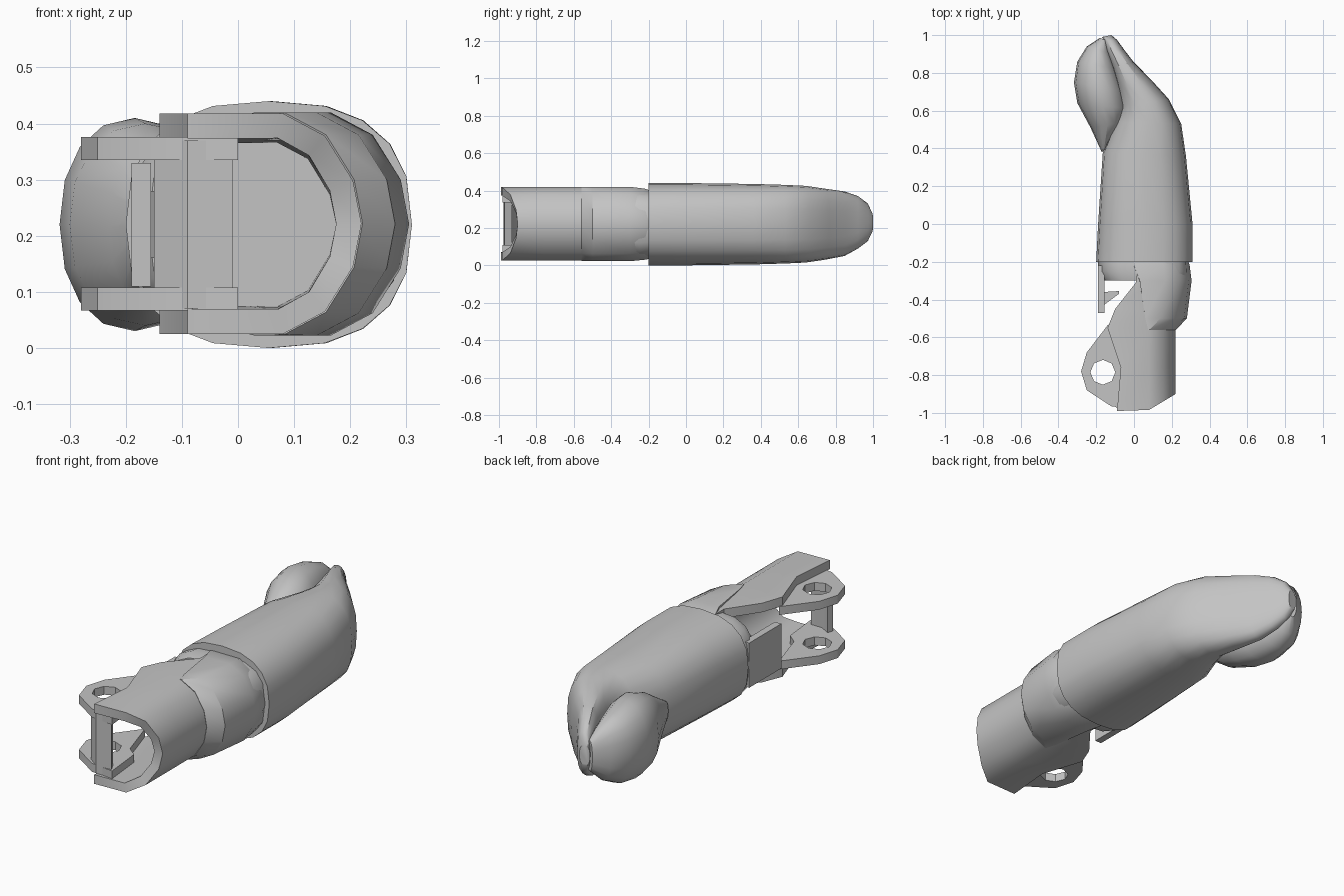
import bpy, bmesh, math

cube = bpy.data.objects.get("Cube")
if cube:
    bpy.data.objects.remove(cube, do_unlink=True)

grey = bpy.data.materials.new("plain grey")
grey.use_nodes = True
COLOR = (0.55, 0.55, 0.55, 1)
grey.diffuse_color = COLOR
grey.node_tree.nodes["Principled BSDF"].inputs["Base Color"].default_value = COLOR


def finish(name, bm, thickness=0, fix_normals=True):
    """Turn a bmesh into a shaded object, optionally thickened inward."""
    if fix_normals:
        bmesh.ops.recalc_face_normals(bm, faces=bm.faces[:])
    mesh = bpy.data.meshes.new(name)
    bm.to_mesh(mesh)
    bm.free()
    mesh.materials.append(grey)
    ob = bpy.data.objects.new(name, mesh)
    bpy.context.collection.objects.link(ob)
    bpy.ops.object.select_all(action='DESELECT')
    ob.select_set(True)
    bpy.context.view_layer.objects.active = ob
    if thickness:
        mod = ob.modifiers.new("wall", 'SOLIDIFY')
        mod.thickness = thickness
        mod.offset = -1
        bpy.ops.object.modifier_apply(modifier=mod.name)
    bpy.ops.object.shade_smooth_by_angle(angle=math.radians(32))
    return ob


def loft(name, stations, power, sides=16):
    """Closed rounded body; each station is left x,y, right x,y, low z, high z."""
    bm = bmesh.new()
    rings = []
    for lx, ly, rx, ry, z0, z1 in stations:
        ring = []
        for k in range(sides):
            a = math.tau * k / sides
            c, s = math.cos(a), math.sin(a)
            u = math.copysign(abs(c) ** (2 / power), c) / 2 + 0.5
            v = math.copysign(abs(s) ** (2 / power), s) / 2 + 0.5
            ring.append(bm.verts.new((lx + (rx - lx) * u, ly + (ry - ly) * u, z0 + (z1 - z0) * v)))
        rings.append(ring)
    for a, b in zip(rings, rings[1:]):
        for k in range(sides):
            n = (k + 1) % sides
            bm.faces.new((a[k], a[n], b[n], b[k]))
    bm.faces.new(rings[0])
    bm.faces.new(rings[-1])
    return finish(name, bm)


def channel(name, stations, thickness, slant=0):
    """C-shaped wall open toward -x; each station is y, left x, right x, low z, high z."""
    bm = bmesh.new()
    rows = []
    for i, (y, xl, xr, z0, z1) in enumerate(stations):
        half = [(xl, 0), (xr - 0.14, 0), (xr - 0.065, 0.04), (xr - 0.015, 0.12)]
        pts = [(x, z1 - d) for x, d in half] + [(xr, (z0 + z1) / 2)]
        pts += [(x, z0 + d) for x, d in reversed(half)]
        cut = slant if i == 0 else 0
        rows.append([bm.verts.new((x, y + cut * max(0, x - 0.07), z)) for x, z in pts])
    for a, b in zip(rows, rows[1:]):
        for k in range(len(a) - 1):
            bm.faces.new((a[k], a[k + 1], b[k + 1], b[k]))
    return finish(name, bm, thickness, False)


def prism(name, outline, z0, z1):
    """Upright solid from an xy outline."""
    bm = bmesh.new()
    face = bm.faces.new([bm.verts.new((x, y, z0)) for x, y in outline])
    out = bmesh.ops.extrude_face_region(bm, geom=[face])
    for v in out["geom"]:
        if isinstance(v, bmesh.types.BMVert):
            v.co.z = z1
    return finish(name, bm)


def holed_plate(name, outline, center, radius, z0, z1):
    """Flat plate with a polygonal hole, one hole corner per outline corner."""
    bm = bmesh.new()
    n = len(outline)
    hole = [(center[0] + radius * math.cos(math.tau * k / n),
             center[1] + radius * math.sin(math.tau * k / n)) for k in range(n)]
    loops = [[bm.verts.new((x, y, z)) for x, y in pts]
             for pts, z in ((outline, z0), (outline, z1), (hole, z1), (hole, z0))]
    for a, b in zip(loops, loops[1:] + loops[:1]):
        for k in range(n):
            m = (k + 1) % n
            bm.faces.new((a[k], a[m], b[m], b[k]))
    return finish(name, bm)


# Long bent tip cover
loft("tip_shell", [
    (-0.20, -0.20, 0.31, -0.20, 0.0, 0.44),
    (-0.19, 0.0, 0.31, 0.0, 0.0, 0.44),
    (-0.165, 0.38, 0.275, 0.36, 0.005, 0.435),
    (-0.10, 0.54, 0.25, 0.53, 0.01, 0.43),
    (-0.07, 0.62, 0.185, 0.66, 0.015, 0.425),
    (-0.09, 0.72, 0.09, 0.765, 0.03, 0.41),
    (-0.12, 0.84, 0.0, 0.855, 0.05, 0.395),
    (-0.15, 0.92, -0.05, 0.92, 0.09, 0.37),
    (-0.16, 0.97, -0.09, 0.975, 0.13, 0.33),
    (-0.17, 0.99, -0.12, 1.0, 0.18, 0.28),
], 2.5, 20)

# Bulging pad on the inner side of the tip
loft("tip_pad", [
    (-0.17, 0.38, -0.15, 0.40, 0.17, 0.27),
    (-0.23, 0.51, -0.05, 0.54, 0.07, 0.36),
    (-0.30, 0.64, -0.03, 0.61, 0.04, 0.40),
    (-0.318, 0.75, -0.05, 0.70, 0.03, 0.41),
    (-0.30, 0.86, -0.09, 0.82, 0.05, 0.39),
    (-0.25, 0.94, -0.12, 0.90, 0.09, 0.36),
    (-0.18, 0.985, -0.14, 0.97, 0.15, 0.30),
], 2.2)

# Neck joining the tip to the base
loft("neck", [
    (-0.16, -0.30, 0.28, -0.30, 0.04, 0.40),
    (-0.19, -0.25, 0.29, -0.25, 0.03, 0.41),
    (-0.19, -0.18, 0.285, -0.18, 0.04, 0.40),
], 3)

# Open base sleeve and the raised knuckle collar around it
channel("base_sleeve", [
    (-0.99, -0.09, 0.22, 0.025, 0.418),
    (-0.76, -0.07, 0.22, 0.025, 0.418),
    (-0.55, -0.14, 0.22, 0.025, 0.418),
    (-0.45, -0.10, 0.22, 0.025, 0.415),
    (-0.31, 0.01, 0.22, 0.03, 0.41),
    (-0.25, 0.01, 0.22, 0.03, 0.41),
], 0.045, 0.6)
channel("knuckle_collar", [
    (-0.56, 0.075, 0.222, 0.024, 0.42),
    (-0.50, 0.06, 0.28, 0.022, 0.42),
    (-0.30, 0.03, 0.305, 0.022, 0.42),
    (-0.22, 0.0, 0.295, 0.03, 0.41),
    (-0.19, 0.0, 0.285, 0.035, 0.40),
], 0.05)

# Pair of pierced hinge lugs, mirrored about the middle height
lug = [(-0.02, -0.78), (-0.07, -0.74), (-0.135, -0.53), (-0.25, -0.68),
       (-0.28, -0.78), (-0.25, -0.88), (-0.12, -0.965), (0.0, -0.98)]
for side, z0, z1 in (("upper", 0.335, 0.376), ("lower", 0.067, 0.108)):
    holed_plate(side + "_hinge_lug", lug, (-0.165, -0.785), 0.066, z0, z1)

# Upright web between the lugs
prism("hinge_web", [(-0.15, -0.93), (-0.09, -0.975), (-0.01, -0.97),
                    (-0.03, -0.93), (-0.09, -0.93), (-0.14, -0.90)], 0.07, 0.37)

# Tab reaching back from the neck, with its short brace
prism("neck_tab", [(-0.19, -0.47), (-0.155, -0.47), (-0.155, -0.22), (-0.19, -0.22)], 0.11, 0.33)
prism("tab_brace", [(-0.16, -0.43), (-0.08, -0.37), (-0.08, -0.355), (-0.16, -0.36)], 0.16, 0.28)
